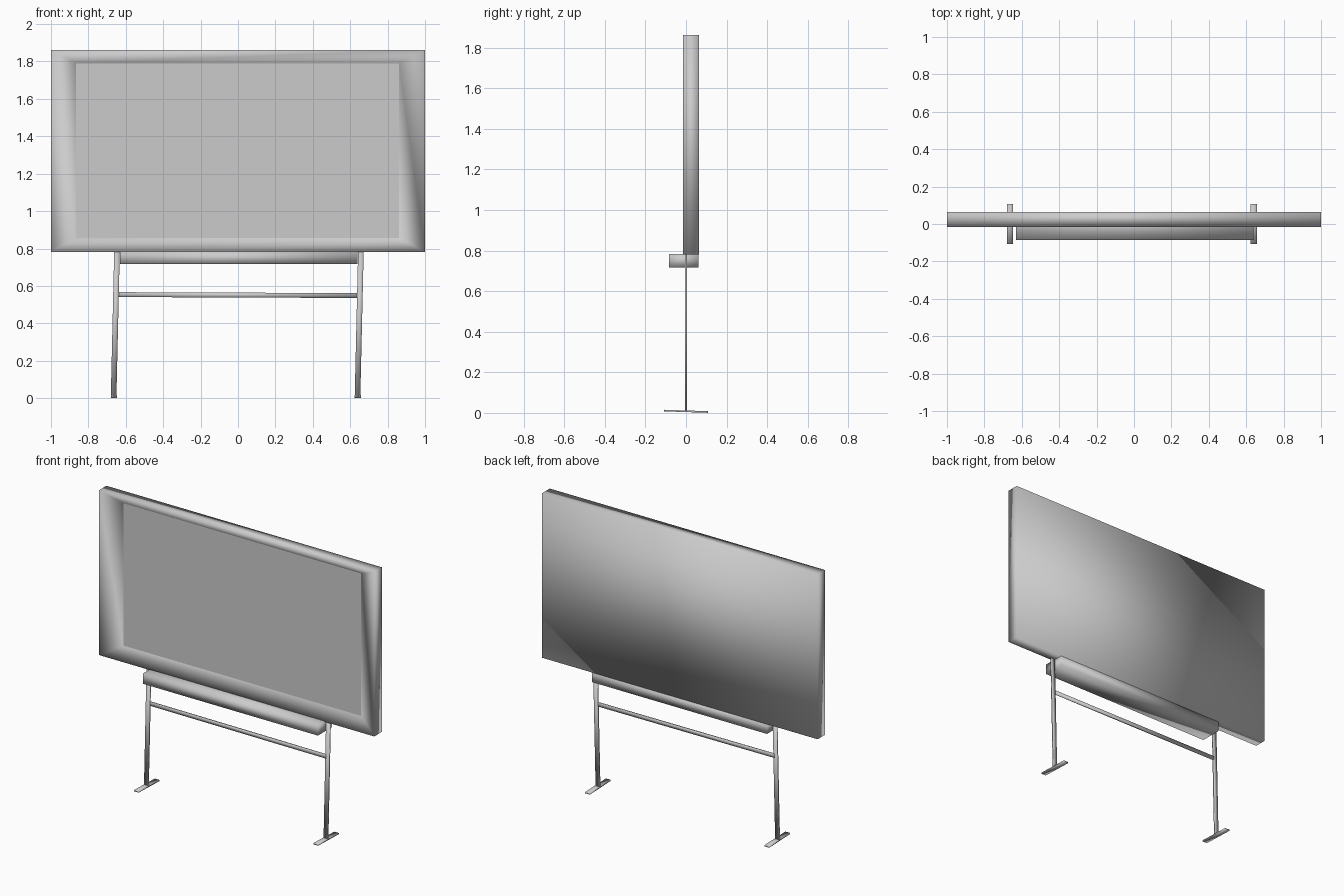
import bpy, bmesh
from mathutils import Matrix

if "Cube" in bpy.data.objects:
    bpy.data.objects.remove(bpy.data.objects["Cube"])

grey = bpy.data.materials.new("light_grey")
grey.use_nodes = True
COLOUR = (0.6, 0.6, 0.6, 1)
grey.diffuse_color = COLOUR
grey.node_tree.nodes["Principled BSDF"].inputs["Base Color"].default_value = COLOUR


def finish(name, bm, smooth=True):
    bmesh.ops.recalc_face_normals(bm, faces=bm.faces)
    mesh = bpy.data.meshes.new(name)
    bm.to_mesh(mesh)
    bm.free()
    mesh.materials.append(grey)
    mesh.polygons.foreach_set("use_smooth", [smooth] * len(mesh.polygons))
    obj = bpy.data.objects.new(name, mesh)
    bpy.context.collection.objects.link(obj)
    return obj


def box(name, x, y, z, lean=0.0, tilt=0.0, rise=0.0):
    """Box from ranges; lean shifts x with height, tilt and rise shift z along y and x."""
    bm = bmesh.new()
    size = [b - a for a, b in (x, y, z)]
    mid = [(a + b) / 2 for a, b in (x, y, z)]
    bmesh.ops.create_cube(bm, size=1, matrix=Matrix.Diagonal((*size, 1)))
    for v in bm.verts:
        v.co = (v.co.x + lean * v.co.z / size[2], v.co.y,
                v.co.z + tilt * v.co.y / size[1] + rise * v.co.x / size[0])
    bmesh.ops.translate(bm, verts=bm.verts, vec=mid)
    return finish(name, bm)


def rect(bm, x, z, y):
    return [bm.verts.new((px, y, pz)) for px, pz in
            ((x[0], z[0]), (x[1], z[0]), (x[1], z[1]), (x[0], z[1]))]


# Board: solid back and sides, with a bezel sloping in to the recessed screen
OUT_X, OUT_Z = (-1.0, 1.0), (0.781, 1.862)
IN_X, IN_Z = (-0.865, 0.862), (0.855, 1.79)
SCREEN_Y = 0.047
bm = bmesh.new()
loops = [rect(bm, OUT_X, OUT_Z, 0.063), rect(bm, OUT_X, OUT_Z, -0.015),
         rect(bm, IN_X, IN_Z, SCREEN_Y)]
bm.faces.new(loops[0])
for a, b in zip(loops, loops[1:]):
    for i in range(4):
        j = (i + 1) % 4
        bm.faces.new((a[i], a[j], b[j], b[i]))
finish("board_frame", bm)

# Flat screen, facing the front
bm = bmesh.new()
face = bm.faces.new(rect(bm, IN_X, IN_Z, SCREEN_Y))
screen = finish("screen", bm, smooth=False)
if screen.data.polygons[0].normal.y > 0:
    screen.data.flip_normals()

# Tray under the board
box("tray", (-0.632, 0.64), (-0.085, 0.062), (0.717, 0.784))

# Slightly leaning legs on thin feet
for side, foot_x, leg_x in (("right", -0.663, -0.656), ("left", 0.64, 0.648)):
    box(side + "_leg", (leg_x - 0.015, leg_x + 0.015), (-0.004, 0.004),
        (0.008, 0.782), lean=0.018)
    box(side + "_foot", (foot_x - 0.017, foot_x + 0.017), (-0.108, 0.108),
        (0.004, 0.012), tilt=-0.007)

# Cross bar between the legs
box("cross_bar", (-0.645, 0.642), (-0.004, 0.004), (0.538, 0.564), rise=-0.005)
